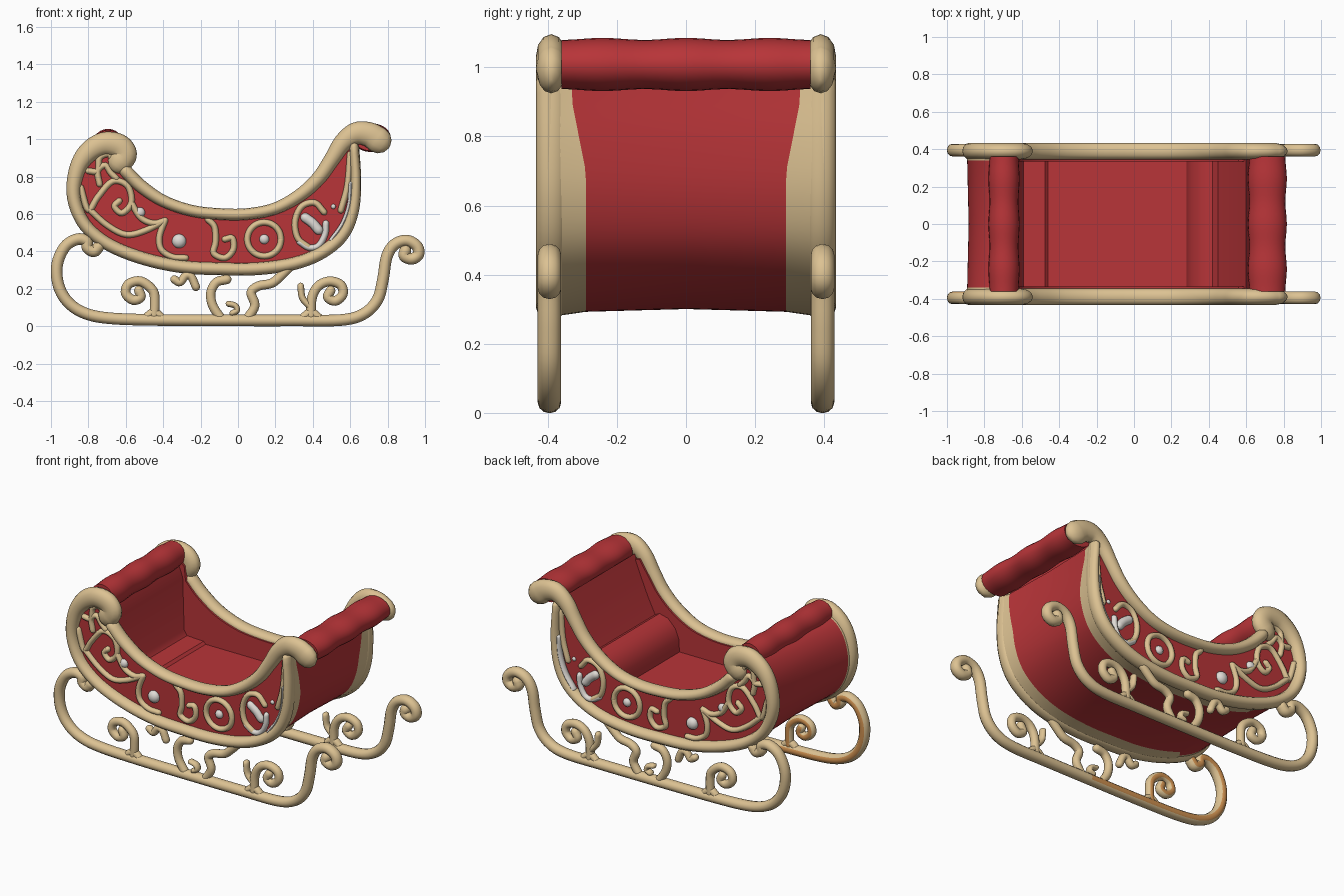
import bpy, bmesh, math
from mathutils import Vector

def mat(name, col):
    m = bpy.data.materials.new(name)
    m.diffuse_color = (*col, 1)
    return m

RED = mat("red velvet", (0.48, 0.035, 0.04))
GOLD = mat("pale gold", (0.72, 0.54, 0.29))
WHITE = mat("snow white", (0.74, 0.71, 0.67))
ORANGE = mat("worn orange", (0.62, 0.28, 0.08))

def finish(bm, name, mats, angle=40):
    bmesh.ops.recalc_face_normals(bm, faces=bm.faces)
    me = bpy.data.meshes.new(name)
    bm.to_mesh(me)
    bm.free()
    for m in mats:
        me.materials.append(m)
    ob = bpy.data.objects.new(name, me)
    bpy.context.collection.objects.link(ob)
    bpy.context.view_layer.objects.active = ob
    ob.select_set(True)
    bpy.ops.object.shade_smooth_by_angle(angle=math.radians(angle))
    ob.select_set(False)
    return ob

def smooth(pts, n=5):
    """Catmull-Rom through the points."""
    P = [Vector(p) for p in pts]
    P = [2 * P[0] - P[1]] + P + [2 * P[-1] - P[-2]]
    out = []
    for i in range(1, len(P) - 2):
        a, b, c, d = P[i - 1:i + 3]
        for k in range(n):
            t = k / n
            out.append(0.5 * (2 * b + (c - a) * t + (2 * a - 5 * b + 4 * c - d) * t * t
                              + (3 * b - a - 3 * c + d) * t ** 3))
    return out + [P[-2]]

def tube(name, pts, y, w=None, r=None, m=GOLD, sides=12, worn=False):
    """Rounded bar along an (x, z, radius) path, with half width w across y."""
    if r is not None:
        pts = [(p[0], p[1], r) for p in pts]
    P = smooth(pts)
    rings = []
    for i, p in enumerate(P):
        a, b = P[max(i - 1, 0)], P[min(i + 1, len(P) - 1)]
        t = Vector((b.x - a.x, b.y - a.y)).normalized()
        c = Vector((p.x, p.y))
        caps = [(0, 1)]
        if i in (0, len(P) - 1):
            caps = [(math.sin(q), math.cos(q)) for q in (1.45, 1.0, 0.5, 0)]
            if i:
                caps.reverse()
        for off, k in caps:
            rings.append((c + t * off * p.z * (1 if i else -1), t, p.z, k))
    bm = bmesh.new()
    loops = []
    for c, t, rad, k in rings:
        ring = []
        for j in range(sides):
            q = 2 * math.pi * j / sides
            o = rad * k * math.cos(q)
            ring.append(bm.verts.new((c.x - t.y * o, y + (w or rad) * k * math.sin(q), c.y + t.x * o)))
        loops.append(ring)
    for A, B in zip(loops, loops[1:]):
        for j in range(sides):
            bm.faces.new((A[j], A[(j + 1) % sides], B[(j + 1) % sides], B[j]))
    bm.faces.new(loops[0])
    bm.faces.new(loops[-1])
    if worn:  # worn colour on the faces looking inwards, left half
        bmesh.ops.recalc_face_normals(bm, faces=bm.faces)
        bm.normal_update()
        for f in bm.faces:
            if f.normal.y * y < -0.9 * abs(y) and f.calc_center_median().x < 0:
                f.material_index = 1
    return finish(bm, name, [m, ORANGE], 60)

def prism(name, outline, y0, y1, m):
    bm = bmesh.new()
    A = [bm.verts.new((p[0], y0, p[1])) for p in outline]
    B = [bm.verts.new((p[0], y1, p[1])) for p in outline]
    bm.faces.new(A)
    bm.faces.new(B)
    for i in range(len(A)):
        j = (i + 1) % len(A)
        bm.faces.new((A[i], A[j], B[j], B[i]))
    return finish(bm, name, [m])

def ball(name, x, y, z, r, flat=0.8, sx=1):
    bm = bmesh.new()
    bmesh.ops.create_uvsphere(bm, u_segments=16, v_segments=10, radius=r)
    for v in bm.verts:
        v.co = Vector((v.co.x * sx + x, v.co.y * flat + y, v.co.z + z))
    finish(bm, name, [WHITE], 60)

def roll(name, x, z, rx, rz, tilt=0):
    """Plump, slightly wavy cushion roll across the sleigh."""
    bm = bmesh.new()
    loops = []
    for i in range(29):
        y = -0.36 + 0.72 * i / 28
        k = 1 + 0.04 * math.cos(y * 26)
        loop = []
        for j in range(24):
            u = k * rx * math.cos(j * math.pi / 12)
            v = k * rz * math.sin(j * math.pi / 12)
            loop.append(bm.verts.new((x + u, y, z + v + tilt * u)))
        loops.append(loop)
    for A, B in zip(loops, loops[1:]):
        for j in range(24):
            bm.faces.new((A[j], A[(j + 1) % 24], B[(j + 1) % 24], B[j]))
    bm.faces.new(loops[0])
    bm.faces.new(loops[-1])
    finish(bm, name, [RED], 50)

# Main curves (x, z, radius)
curl = [(-0.63, 0.88, .065), (-0.605, 0.92, .065), (-0.64, 0.965, .065), (-0.72, 0.975, .062)]
lower = [(-0.72, 0.975, .062), (-0.80, 0.93, .055), (-0.855, 0.85, .045), (-0.88, 0.73, .038), (-0.86, 0.62, .035),
         (-0.80, 0.52, .034), (-0.68, 0.43, .034), (-0.5, 0.36, .034), (-0.3, 0.318, .034), (-0.1, 0.307, .034),
         (0.1, 0.307, .034), (0.3, 0.335, .034), (0.45, 0.395, .034), (0.56, 0.49, .034), (0.615, 0.62, .032),
         (0.63, 0.78, .028), (0.62, 0.96, .025)]
upper = [(-0.60, 0.83, .035), (-0.52, 0.75, .035), (-0.40, 0.67, .032), (-0.25, 0.618, .031), (-0.1, 0.6, .031),
         (0.05, 0.6, .031), (0.2, 0.63, .032), (0.33, 0.70, .035), (0.43, 0.79, .038), (0.5, 0.89, .042),
         (0.56, 0.98, .05), (0.63, 1.03, .06), (0.70, 1.025, .066), (0.75, 0.995, .071)]
low_s = smooth(lower)

# Outer shell: red skin with gold borders along both edges
bm = bmesh.new()
rows = []
for i, p in enumerate(low_s):
    e = 0.34 if p.x < -0.6 else 0.29
    if p.x > 0.5 and p.y > 0.7:
        e = 0.29 + 0.04 * min(1, (p.y - 0.7) / 0.2)
    a, b = low_s[max(i - 1, 0)], low_s[min(i + 1, len(low_s) - 1)]
    n = Vector((b.y - a.y, a.x - b.x)).normalized()
    rows.append([bm.verts.new((p.x + n.x * d, y, p.y + n.y * d)) for y, d in
                 ((-.40, .028), (-e, .012), (0, .004), (e, .012), (.40, .028))])
for A, B in zip(rows, rows[1:]):
    for j in range(4):
        f = bm.faces.new((A[j], A[j + 1], B[j + 1], B[j]))
        f.material_index = 1 if j in (0, 3) else 0
finish(bm, "outer_shell", [RED, GOLD], 60)

# Padded inside: dash, floor with a low step, seat bolster and backrest in one profile
inner = [(0.60, 1.0), (0.56, 0.9), (0.50, 0.76), (0.45, 0.66), (0.42, 0.675), (0.36, 0.66), (0.31, 0.61), (0.285, 0.55),
         (0.28, 0.47), (-0.46, 0.47), (-0.475, 0.485), (-0.59, 0.49), (-0.61, 0.52), (-0.62, 0.85), (-0.66, 0.95)]
prism("inside_padding", [(p.x, p.y) for p in low_s] + inner, -0.345, 0.345, RED)
roll("seat_back_roll", 0.713, 1.008, 0.1, 0.074)
roll("dash_roll", -0.695, 0.972, 0.08, 0.08)

runner = [(-0.745, 0.425), (-0.77, 0.40), (-0.805, 0.42), (-0.81, 0.455), (-0.86, 0.465), (-0.925, 0.425), (-0.967, 0.33),
          (-0.96, 0.22), (-0.91, 0.13), (-0.82, 0.07), (-0.68, 0.042), (-0.4, 0.033), (0, 0.031), (0.3, 0.031),
          (0.55, 0.033), (0.67, 0.065), (0.745, 0.14), (0.775, 0.25), (0.795, 0.37), (0.835, 0.435), (0.90, 0.458),
          (0.955, 0.43), (0.965, 0.385), (0.93, 0.36), (0.89, 0.375), (0.895, 0.405)]
supports = [
    [(-0.45, 0.04), (-0.445, 0.12), (-0.455, 0.19), (-0.52, 0.24), (-0.585, 0.225), (-0.6, 0.175), (-0.56, 0.14), (-0.52, 0.155), (-0.53, 0.19)],
    [(0.39, 0.04), (0.395, 0.15), (0.43, 0.215), (0.49, 0.24), (0.55, 0.22), (0.56, 0.17), (0.52, 0.135), (0.48, 0.155), (0.495, 0.19)],
    [(-0.09, 0.04), (-0.135, 0.11), (-0.145, 0.18), (-0.115, 0.235), (-0.06, 0.25)],
    [(-0.05, 0.12), (-0.015, 0.11), (-0.005, 0.085), (-0.03, 0.07)],
    [(0.05, 0.04), (0.09, 0.11), (0.07, 0.18), (0.11, 0.215), (0.18, 0.23), (0.23, 0.27), (0.27, 0.31)],
    [(-0.34, 0.25), (-0.31, 0.235), (-0.28, 0.27), (-0.25, 0.265), (-0.225, 0.21)],
    [(0.39, 0.1), (0.345, 0.15), (0.335, 0.215)],
    [(-0.5, 0.04), (-0.45, 0.075), (-0.4, 0.04)],
    [(0.34, 0.04), (0.39, 0.075), (0.44, 0.04)],
]
radii = [.026, .026, .025, .016, .025, .022, .018, .022, .022]
ring = [(0.14 + 0.09 * math.cos(a * math.pi / 8), 0.465 + 0.09 * math.sin(a * math.pi / 8)) for a in range(17)]
scrolls = [
    ring,
    [(-0.84, 0.74), (-0.80, 0.62), (-0.75, 0.69), (-0.67, 0.775), (-0.59, 0.75), (-0.57, 0.66), (-0.62, 0.605), (-0.66, 0.64), (-0.635, 0.67)],
    [(-0.79, 0.62), (-0.70, 0.54), (-0.6, 0.49), (-0.5, 0.51), (-0.39, 0.565)],
    [(-0.39, 0.565), (-0.42, 0.48), (-0.41, 0.41), (-0.35, 0.37), (-0.28, 0.365)],
    [(-0.57, 0.66), (-0.52, 0.58), (-0.45, 0.55), (-0.39, 0.565)],
    [(-0.16, 0.57), (-0.125, 0.53), (-0.12, 0.45), (-0.13, 0.39), (-0.07, 0.365), (-0.025, 0.41), (-0.03, 0.47), (-0.07, 0.465)],
    [(-0.74, 0.76), (-0.75, 0.83), (-0.71, 0.86), (-0.68, 0.82), (-0.65, 0.79)],
    [(-0.8, 0.83), (-0.75, 0.83), (-0.74, 0.9), (-0.69, 0.92), (-0.67, 0.88)],
    [(0.46, 0.61), (0.41, 0.66), (0.34, 0.64), (0.305, 0.56), (0.32, 0.47), (0.38, 0.42)],
    [(0.60, 0.92), (0.585, 0.75), (0.55, 0.62)],
]
snow = [
    [(0.33, 0.45), (0.38, 0.42), (0.43, 0.43), (0.465, 0.49), (0.47, 0.55)],
    [(0.605, 0.76), (0.597, 0.65), (0.56, 0.545), (0.50, 0.46)],
    [(0.36, 0.58), (0.40, 0.55), (0.43, 0.515)],
]
panel = [(p.x, p.y) for p in low_s] + [(p.x, p.y) for p in reversed(smooth(upper[:11]))] + [(-0.61, 0.92), (-0.65, 0.96)]

# Both sides
for s, side in ((-1, "front"), (1, "rear")):
    prism(side + "_side_panel", panel, s * 0.335, s * 0.385, RED)
    tube(side + "_lower_rim", curl[:-1] + lower, s * 0.39, 0.044)
    tube(side + "_upper_rail", upper, s * 0.39, 0.044)
    tube(side + "_runner", runner, s * 0.395, 0.034, 0.031, worn=True)
    for i, (p, r) in enumerate(zip(supports, radii)):
        tube(f"{side}_support_scroll_{i}", p, s * 0.395, max(r, .024), r, worn=i < 2)
    for i, p in enumerate(scrolls):
        tube(f"{side}_panel_scroll_{i}", p, s * 0.385, 0.022, 0.017, sides=8)
    for i, (p, r) in enumerate(zip(snow, (.017, .014, .026))):
        tube(f"{side}_snow_stroke_{i}", p, s * (0.40 if i == 1 else 0.385), 0.022, r, WHITE, 8)
    for i, (x, z, r) in enumerate(((-0.315, 0.455, .038), (-0.525, 0.608, .028), (0.14, 0.465, .026), (0.51, 0.64, .013))):
        ball(f"{side}_pearl_{i}", x, s * 0.385, z, r)
